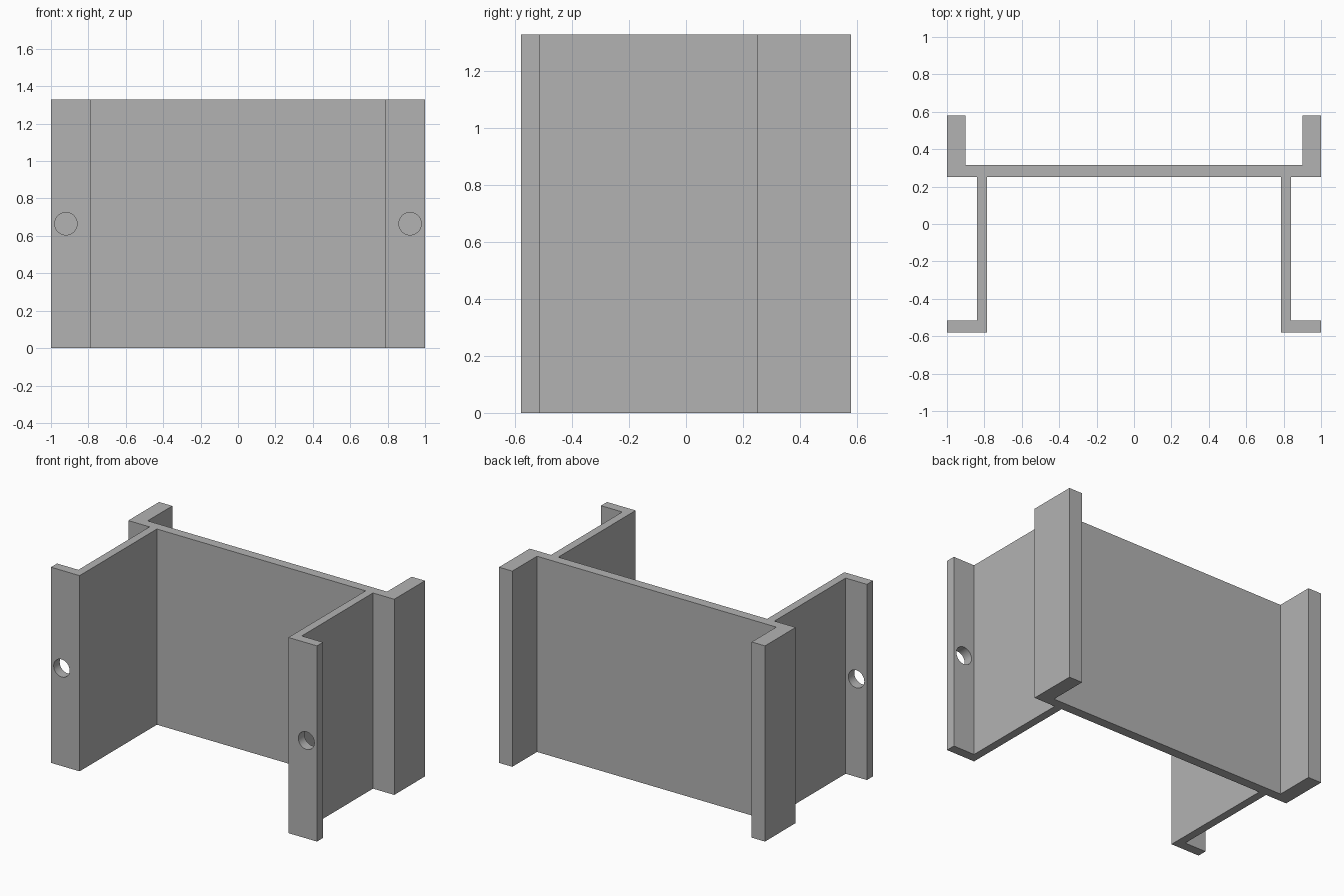
import bpy
import bmesh
from math import pi

cube = bpy.data.objects.get("Cube")
if cube:
    bpy.data.objects.remove(cube, do_unlink=True)

HEIGHT = 1.33
HOLE_X, HOLE_RADIUS = 0.92, 0.06

grey = bpy.data.materials.new("plain grey")
grey.use_nodes = True
colour = (0.45, 0.45, 0.45, 1)
grey.diffuse_color = colour
grey.node_tree.nodes["Principled BSDF"].inputs["Base Color"].default_value = colour

# Left half of the section: front flange, side web, back flange, back plate
half = [(0.785, 0.25), (0.785, -0.58), (1, -0.58), (1, -0.515),
        (0.84, -0.515), (0.84, 0.25), (1, 0.25), (1, 0.58),
        (0.90, 0.58), (0.90, 0.315)]
outline = half + [(-x, y) for x, y in reversed(half)]

# Bracket body: the mirrored section extruded to full height
bm = bmesh.new()
base = bm.faces.new([bm.verts.new((x, y, 0)) for x, y in outline])
extruded = bmesh.ops.extrude_face_region(bm, geom=[base], use_keep_orig=True)
top = [v for v in extruded["geom"] if isinstance(v, bmesh.types.BMVert)]
bmesh.ops.translate(bm, vec=(0, 0, HEIGHT), verts=top)
bmesh.ops.recalc_face_normals(bm, faces=bm.faces)
mesh = bpy.data.meshes.new("bracket_body")
bm.to_mesh(mesh)
bm.free()
mesh.materials.append(grey)
body = bpy.data.objects.new("bracket_body", mesh)
bpy.context.collection.objects.link(body)


# Screw hole through each front flange
def drill(side, name):
    bpy.ops.mesh.primitive_cylinder_add(
        vertices=48, radius=HOLE_RADIUS, depth=0.2,
        location=(side * HOLE_X, -0.55, HEIGHT / 2), rotation=(pi / 2, 0, 0))
    cutter = bpy.context.object
    cutter.name = name
    cutter.data.materials.append(grey)
    cutter.hide_render = True
    cut = body.modifiers.new(name, "BOOLEAN")
    cut.operation = "DIFFERENCE"
    cut.solver = "EXACT"
    cut.object = cutter
    bpy.context.view_layer.objects.active = body
    bpy.ops.object.modifier_apply(modifier=cut.name)
    bpy.data.objects.remove(cutter, do_unlink=True)


drill(1, "left_screw_hole")
drill(-1, "right_screw_hole")

# Smooth hole walls, crisp edges elsewhere
bpy.ops.object.select_all(action="DESELECT")
body.select_set(True)
bpy.context.view_layer.objects.active = body
bpy.ops.object.shade_smooth_by_angle(angle=pi / 6)
